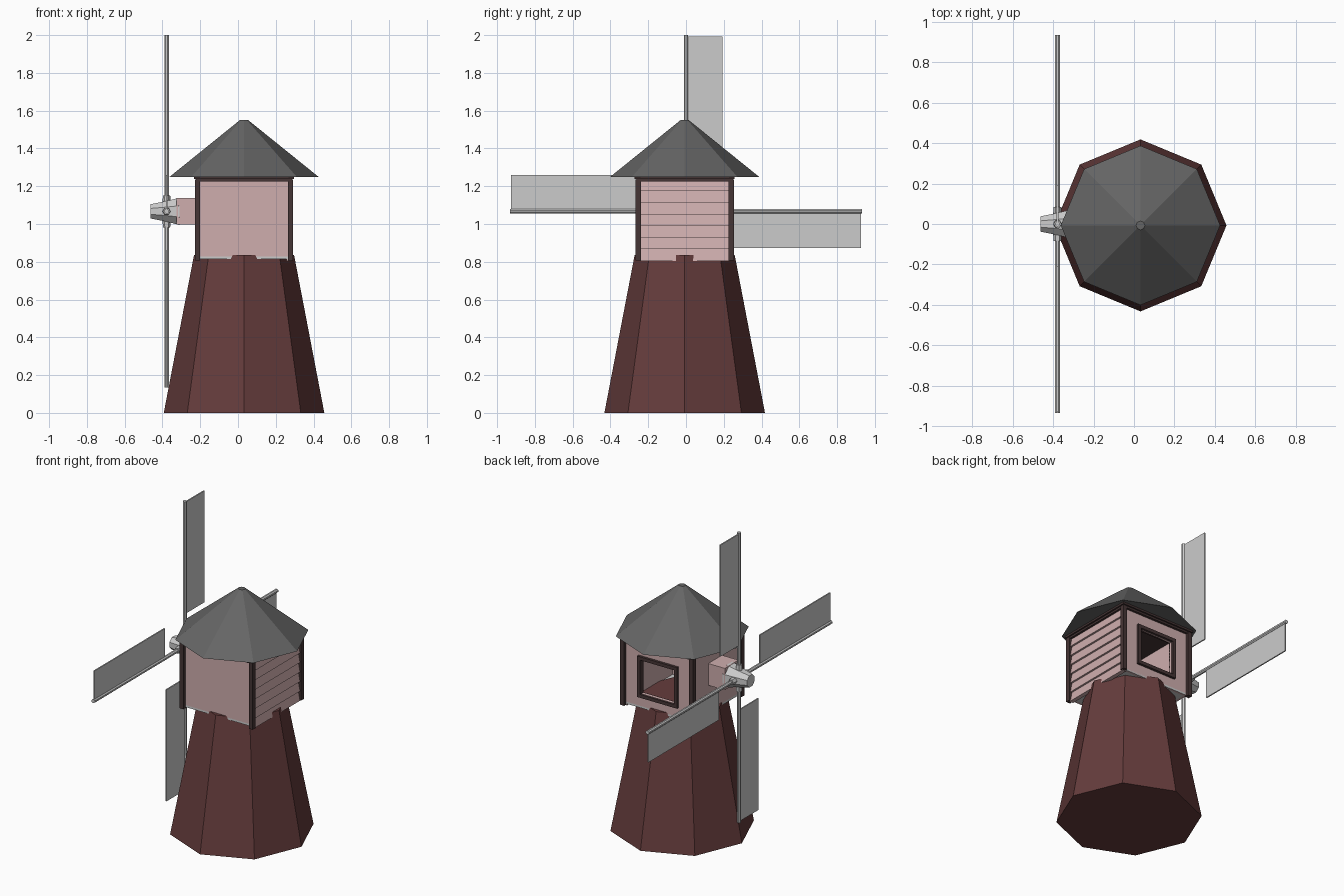
import bpy, bmesh, math
from mathutils import Matrix, Vector

if "Cube" in bpy.data.objects:
    bpy.data.objects.remove(bpy.data.objects["Cube"])

CX, CY = 0.032, -0.007      # tower axis
HX, HZ = -0.378, 1.067      # sail hub axis
W = 0.24                    # cabin half width


def material(name, rgb):
    m = bpy.data.materials.new(name)
    m.diffuse_color = (*rgb, 1)
    m.use_nodes = True
    m.node_tree.nodes["Principled BSDF"].inputs["Base Color"].default_value = m.diffuse_color
    return m


RED = material("dark_red", (0.13, 0.045, 0.045))
PINK = material("faded_pink", (0.62, 0.42, 0.42))
TRIM = material("dark_trim", (0.06, 0.035, 0.035))
SLATE = material("slate", (0.13, 0.13, 0.13))


def finish(name, bm, mat=None):
    bmesh.ops.recalc_face_normals(bm, faces=bm.faces)
    me = bpy.data.meshes.new(name)
    bm.to_mesh(me)
    bm.free()
    ob = bpy.data.objects.new(name, me)
    bpy.context.collection.objects.link(ob)
    if mat:
        me.materials.append(mat)
    return ob


def box(name, lo, hi, mat=None):
    lo, hi = Vector(lo), Vector(hi)
    bm = bmesh.new()
    bmesh.ops.create_cube(bm, size=1, matrix=Matrix.Translation((lo + hi) / 2)
                          @ Matrix.Diagonal((*(hi - lo), 1)))
    return finish(name, bm, mat)


def lathe(name, rings, n, matrix, mat=None, turn=0.0):
    """Closed n-sided solid from (radius, height) rings around local z."""
    bm = bmesh.new()
    loops = [[bm.verts.new(matrix @ Vector((r * math.cos(turn + math.tau * i / n),
                                            r * math.sin(turn + math.tau * i / n), h)))
              for i in range(n)] for r, h in rings]
    for a, b in zip(loops, loops[1:]):
        for i in range(n):
            bm.faces.new((a[i], a[(i + 1) % n], b[(i + 1) % n], b[i]))
    bm.faces.new(loops[0])
    bm.faces.new(loops[-1])
    return finish(name, bm, mat)


def window_ring(name, outer, inner, y0, y1, mat):
    """Rectangular frame in the xz plane; rects are (x0, z0, x1, z1)."""
    bm = bmesh.new()
    loops = []
    for (x0, z0, x1, z1), y in ((outer, y0), (outer, y1), (inner, y1), (inner, y0)):
        loops.append([bm.verts.new((x, y, z)) for x, z in
                      ((x0, z0), (x1, z0), (x1, z1), (x0, z1))])
    for k in range(4):
        a, b = loops[k], loops[(k + 1) % 4]
        for i in range(4):
            bm.faces.new((a[i], a[(i + 1) % 4], b[(i + 1) % 4], b[i]))
    return finish(name, bm, mat)


# Octagonal tower and roof
axis = Matrix.Translation((CX, CY, 0))
lathe("tower", [(0.425, 0), (0.265, 0.835)], 8, axis, RED)
lathe("roof", [(0.394, 1.25), (0.022, 1.55)], 8, axis, SLATE)

# Cabin walls and floor
Z0, Z1, T = 0.815, 1.235, 0.015
box("cabin_floor", (CX - W, CY - W, 0.815), (CX + W, CY + W, 0.828))
box("front_wall", (CX - W, CY - W, Z0), (CX + W, CY - W + T, Z1), PINK)
box("left_wall", (CX - W, CY - W, Z0), (CX - W + T, CY + W, Z1), PINK)

# Back wall with framed window opening
win = (CX - 0.12, 0.91, CX + 0.12, 1.13)
window_ring("back_wall", (CX - W, Z0, CX + W, Z1), win, CY + W - T, CY + W, PINK)
window_ring("window_frame", (win[0] - 0.022, win[1] - 0.022, win[2] + 0.022, win[3] + 0.022),
            win, CY + W - 0.02, CY + W + 0.016, TRIM)

# Right wall of overlapping boards: sawtooth profile extruded along y
boards, z_low = 7, 0.805
pitch = (Z1 - z_low) / boards
profile = [(CX + W - T, z_low)]
for i in range(boards):
    profile += [(CX + W + 0.012, z_low + i * pitch),
                (CX + W, z_low + (i + 1) * pitch)]
profile.append((CX + W - T, Z1))
bm = bmesh.new()
ends = [[bm.verts.new((x, y, z)) for x, z in profile] for y in (CY - W, CY + W)]
bm.faces.new(ends[0])
bm.faces.new(ends[1])
for i in range(len(profile)):
    j = (i + 1) % len(profile)
    bm.faces.new((ends[0][i], ends[0][j], ends[1][j], ends[1][i]))
finish("board_wall", bm, PINK)

# Corner posts and top trim
P = 0.014
for sx in (-1, 1):
    for sy in (-1, 1):
        x, y = CX + sx * 0.246, CY + sy * 0.246
        box("corner_post", (x - P, y - P, 0.808), (x + P, y + P, Z1), TRIM)
for half, z0, z1 in ((0.255, 1.226, 1.24), (0.265, 1.238, 1.252)):
    box("top_trim", (CX - half, CY - half, z0), (CX + half, CY + half, z1), TRIM)

# Axle housing and hub
box("axle_housing", (-0.325, -0.07, HZ - 0.07), (-0.2, 0.07, HZ + 0.07), PINK)
to_left = Matrix.Translation((0, 0, HZ)) @ Matrix.Rotation(-math.pi / 2, 4, 'Y')
lathe("hub", [(0.078, 0.31), (0.06, 0.375), (0.041, 0.462)], 8, to_left, None, math.pi / 8)

# Four sails: pole with a flat panel on one side
for k in range(4):
    turn = Matrix.Translation((HX, 0, HZ)) @ Matrix.Rotation(k * math.pi / 2, 4, 'X')
    lathe("sail_pole", [(0.0125, 0.0), (0.0125, 0.933)], 8, turn, None, math.pi / 8)
    lathe("sail_socket", [(0.024, 0.02), (0.019, 0.085)], 6, turn)
    panel = box("sail_panel", (-0.004, 0.0, 0.208), (0.004, 0.193, 0.926))
    panel.data.transform(turn)
